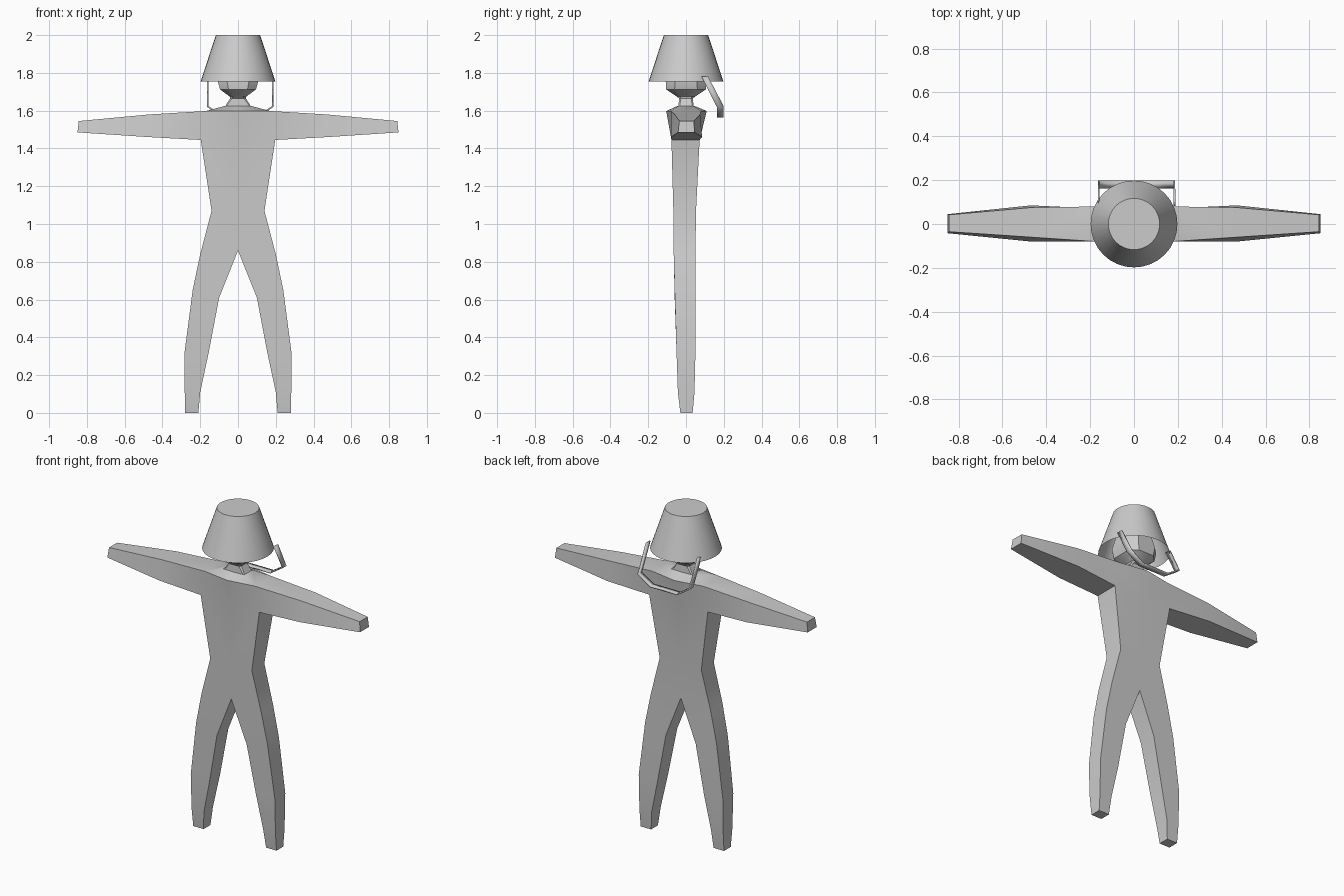
import bpy, bmesh, math

if "Cube" in bpy.data.objects:
    bpy.data.objects.remove(bpy.data.objects["Cube"])

grey = bpy.data.materials.new("light_grey")
grey.diffuse_color = (0.6, 0.6, 0.6, 1)
grey.use_nodes = True
grey.node_tree.nodes["Principled BSDF"].inputs["Base Color"].default_value = grey.diffuse_color


def finish(name, bm, angle=30):
    bmesh.ops.remove_doubles(bm, verts=bm.verts, dist=0.0005)
    bmesh.ops.recalc_face_normals(bm, faces=bm.faces)
    me = bpy.data.meshes.new(name)
    bm.to_mesh(me)
    bm.free()
    me.materials.append(grey)
    ob = bpy.data.objects.new(name, me)
    bpy.context.collection.objects.link(ob)
    bpy.ops.object.select_all(action='DESELECT')
    ob.select_set(True)
    bpy.context.view_layer.objects.active = ob
    bpy.ops.object.shade_smooth_by_angle(angle=math.radians(angle))
    return ob


# Body: one half as rows of (inner x, inner z, outer x, outer z, front y, back y)
legs = [
    (.21, 0, .28, 0, -.03, .035),
    (.20, .11, .282, .11, -.043, .045),
    (.155, .32, .283, .32, -.05, .05),
    (.10, .61, .24, .65, -.06, .05),
    (0, .86, .20, .84, -.065, .05),
    (0, 1.07, .14, 1.07, -.067, .053),
    (0, 1.445, .197, 1.445, -.077, .072),
]
# Arm stations: (bottom x, z, front y, back y, top x, z, front y, back y)
arm = [
    (.197, 1.445, -.077, .072, .17, 1.598, -.08, .08),
    (.47, 1.46, -.08, .085, .47, 1.58, -.06, .075),
    (.85, 1.485, -.042, .045, .843, 1.545, -.035, .042),
]

bm = bmesh.new()


def face(*pts):
    # each face is added on both the left and the right side
    for s in (1, -1):
        bm.faces.new([bm.verts.new((s * x, y, z)) for x, y, z in pts])


for i, (a, b) in enumerate(zip(legs, legs[1:])):
    for k in (4, 5):  # front and back skins
        face((a[0], a[k], a[1]), (a[2], a[k], a[3]), (b[2], b[k], b[3]), (b[0], b[k], b[1]))
    for j in (0, 2):  # inner and outer sides
        if j == 2 or i < 4:
            face((a[j], a[4], a[j + 1]), (a[j], a[5], a[j + 1]),
                 (b[j], b[5], b[j + 1]), (b[j], b[4], b[j + 1]))
f = legs[0]
face((f[0], f[4], 0), (f[2], f[4], 0), (f[2], f[5], 0), (f[0], f[5], 0))


def arm_ring(a):
    return [(a[0], a[2], a[1]), (a[0], a[3], a[1]), (a[4], a[7], a[5]), (a[4], a[6], a[5])]


rings = [arm_ring(a) for a in arm]
for r, q in zip(rings, rings[1:]):
    for i in range(4):
        j = (i + 1) % 4
        face(r[i], r[j], q[j], q[i])
face(*rings[-1])

# Chest, upper back and the slope from shoulders to neck
lowf, lowb, topb, topf = rings[0]
cf, cb = (0, -.105, 1.598), (0, .11, 1.598)
nf, nb, kf, kb = (0, -.045, 1.625), (0, .045, 1.625), (.07, -.04, 1.625), (.07, .04, 1.625)
face((0, lowf[1], 1.445), lowf, topf, cf)
face((0, lowb[1], 1.445), lowb, topb, cb)
face(cf, topf, kf, nf)
face(topf, topb, kb, kf)
face(topb, cb, nb, kb)
finish("body", bm)

# Neck and head: loft of chamfered rectangles (half x, half y, z, chamfer)
bm = bmesh.new()
sections = [(.07, .04, 1.62, .006), (.042, .037, 1.665, .01), (.045, .05, 1.676, .02),
            (.095, .105, 1.712, .045), (.11, .108, 1.765, .05), (.09, .09, 1.86, .05)]
loops = []
for hx, hy, z, c in sections:
    pts = [(hx, -hy + c), (hx, hy - c), (hx - c, hy), (-hx + c, hy),
           (-hx, hy - c), (-hx, -hy + c), (-hx + c, -hy), (hx - c, -hy)]
    loops.append([bm.verts.new((x, y, z)) for x, y in pts])
for a, b in zip(loops, loops[1:]):
    for i in range(8):
        j = (i + 1) % 8
        bm.faces.new((a[i], a[j], b[j], b[i]))
bm.faces.new(loops[-1])
finish("head_and_neck", bm)

# Upturned bucket, open at the bottom
bm = bmesh.new()
bmesh.ops.create_cone(bm, cap_ends=True, segments=32, radius1=.198, radius2=.117, depth=.245)
bmesh.ops.translate(bm, verts=bm.verts, vec=(0, 0, 1.8775))
bottom = [f for f in bm.faces if all(v.co.z < 1.8 for v in f.verts)]
bmesh.ops.delete(bm, geom=bottom, context='FACES_ONLY')
finish("bucket", bm)

# Bucket handle: thin band hanging behind the shoulders
path = [(.173, .10, 1.78), (.172, .181, 1.622), (.09, .181, 1.568)]
path += [(-x, y, z) for x, y, z in reversed(path)]
bm = bmesh.new()
pairs = [[bm.verts.new((x + .012, y + d, z)) for d in (-.018, .018)] for x, y, z in path]
for a, b in zip(pairs, pairs[1:]):
    bm.faces.new((a[0], a[1], b[1], b[0]))
handle = finish("bucket_handle", bm)
solid = handle.modifiers.new("thickness", 'SOLIDIFY')
solid.thickness = .008
solid.offset = 0
